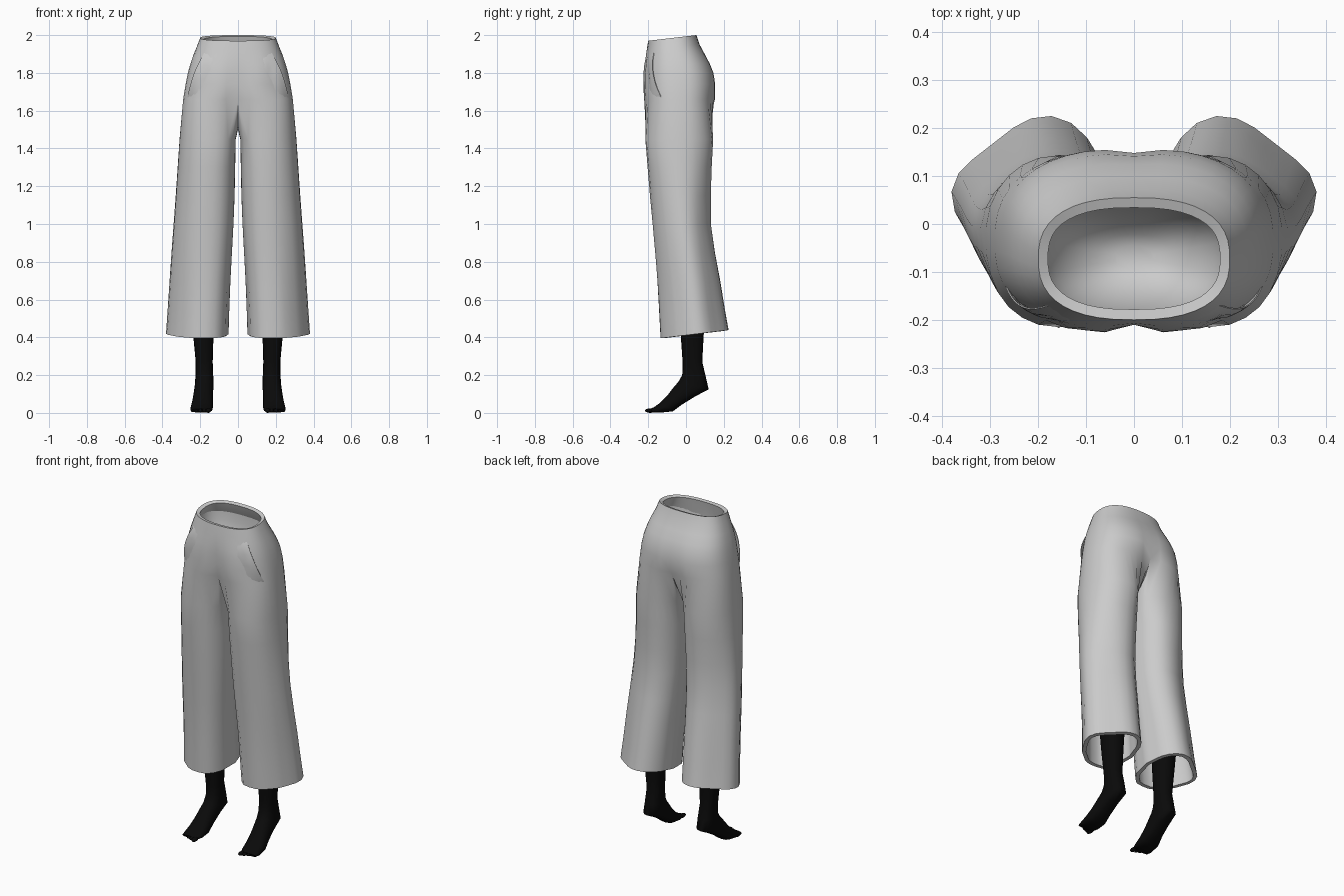
import bpy, bmesh, math
from mathutils import Vector

if "Cube" in bpy.data.objects:
    bpy.data.objects.remove(bpy.data.objects["Cube"])


def material(name, rgb):
    m = bpy.data.materials.new(name)
    m.diffuse_color = (*rgb, 1)
    m.use_nodes = True
    m.node_tree.nodes["Principled BSDF"].inputs["Base Color"].default_value = m.diffuse_color
    return m


GREY = material("grey cloth", (0.60, 0.60, 0.60))
BLACK = material("black skin", (0.003, 0.003, 0.003))


def finish(bm, name, mat, angle=50, thickness=0):
    bmesh.ops.recalc_face_normals(bm, faces=bm.faces)
    me = bpy.data.meshes.new(name)
    bm.to_mesh(me)
    bm.free()
    ob = bpy.data.objects.new(name, me)
    bpy.context.collection.objects.link(ob)
    me.materials.append(mat)
    bpy.context.view_layer.objects.active = ob
    ob.select_set(True)
    if thickness:
        solid = ob.modifiers.new("cloth thickness", 'SOLIDIFY')
        solid.thickness, solid.offset = thickness, -1
        bpy.ops.object.modifier_apply(modifier=solid.name)
    bpy.ops.object.shade_smooth_by_angle(angle=math.radians(angle))
    ob.select_set(False)
    return ob


def lerp_rows(rows, z):
    """Values of a table sorted by falling z, interpolated at z."""
    for a, b in zip(rows, rows[1:]):
        if z >= b[0]:
            f = min(1, max(0, (a[0] - z) / (a[0] - b[0])))
            return [p + (q - p) * f for p, q in zip(a[1:], b[1:])]
    return rows[-1][1:]


def spow(v, n):
    return math.copysign(abs(v) ** (2 / n), v)


# Hips: z, half width, front y, back y
HIPS = [(2.0, .2, -.2, .055), (1.95, .218, -.207, .072), (1.9, .237, -.214, .1),
        (1.85, .253, -.222, .128), (1.8, .266, -.227, .148), (1.74, .278, -.23, .158),
        (1.66, .291, -.228, .157)]
# Trouser leg: z, inner x, outer x, front y, back y
LEG = [(1.45, .012, .311, -.216, .145), (1.3, .015, .322, -.204, .138),
       (1.15, .018, .333, -.192, .134), (1.0, .024, .345, -.178, .135),
       (.85, .032, .357, -.165, .156), (.7, .04, .368, -.153, .184),
       (.55, .046, .379, -.144, .208), (.417, .05, .388, -.136, .228)]
# Skewed hem outline in units of the leg's half width and half depth
HEM = [(1, .02), (.85, .38), (.06, .95), (-.41, 1), (-.82, .65), (-1, 0),
       (-.88, -.68), (-.5, -1), (.1, -.98), (.62, -.6)]
N, M = 22, 7


def hem_point(t):
    """Where the ray at angle t meets the hem outline."""
    d = Vector((math.cos(t), math.sin(t)))
    for i, p in enumerate(HEM):
        a, b = Vector(p), Vector(HEM[(i + 1) % len(HEM)])
        e = b - a
        den = d.cross(e)
        if abs(den) > 1e-9:
            r, f = a.cross(e) / den, a.cross(d) / den
            if r > 0 and -1e-6 <= f <= 1 + 1e-6:
                return d * r
    return d


def hip_point(t, z):
    xo, yf, yb = lerp_rows(HIPS, z)
    x = xo * spow(math.cos(t), 2.5) if abs(t) < 1.5707 else 0
    yc, ry = (yf + yb) / 2, (yb - yf) / 2
    s = spow(math.sin(t), 2.5)
    y = yc + ry * s
    # centre crease deepens toward the crotch; shallow pleats in front
    depth = max(0, min(1, (1.92 - z) / .26))
    y -= math.copysign(.032 if s < 0 else .014, s) * depth * math.exp(-(x / .045) ** 2)
    if s < -.8:
        y += .004 * math.sin(math.pi * depth) * math.cos(x * 70)
    tilt = max(0, (z - 1.8) / .2) * .03
    return Vector((x, y, z - tilt * (1 - s) / 2))


# ---- trousers: half shell, mirrored, given cloth thickness ----
bm = bmesh.new()
rings = [[bm.verts.new(hip_point(-math.pi / 2 + math.pi * i / (N - 1), r[0]))
          for i in range(N)] for r in HIPS]
for a, b in zip(rings, rings[1:]):
    for i in range(N - 1):
        bm.faces.new((a[i], a[i + 1], b[i + 1], b[i]))
low = rings[-1]
front, back = low[0].co, low[-1].co
seam = []
for k in range(1, M + 1):
    f = k / (M + 1)
    p = back.lerp(front, f)
    p.z -= .16 * math.sin(math.pi * f) ** .6
    p.x = 0
    seam.append(bm.verts.new(p))
prev = low + seam
spread = math.radians(148)
for z, xi, xo, yf, yb in LEG:
    cx, rx, cy, ry = (xi + xo) / 2, (xo - xi) / 2, (yf + yb) / 2, (yb - yf) / 2
    angles = [-spread + 2 * spread * i / (N - 1) for i in range(N)]
    angles += [spread + (2 * math.pi - 2 * spread) * k / (M + 1) for k in range(1, M + 1)]
    n = 2.3 if z > 1.2 else 2.15
    skew = min(1, .15 + .85 * (1.45 - z) / .9)
    ring = []
    for t in angles:
        oval = Vector((spow(math.cos(t), n), spow(math.sin(t), n)))
        p = oval.lerp(hem_point(t), skew)
        tilt = .022 * p.y if z < .45 else 0
        ring.append(bm.verts.new((cx + rx * p.x, cy + ry * p.y, z + tilt)))
    for i in range(N + M):
        j = (i + 1) % (N + M)
        bm.faces.new((prev[i], prev[j], ring[j], ring[i]))
    prev = ring
bmesh.ops.mirror(bm, geom=bm.verts[:] + bm.edges[:] + bm.faces[:], axis='X', merge_dist=.0005)
finish(bm, "trousers", GREY, 50, .022)

# ---- lining bowl inside the waist ----
bm = bmesh.new()
prev, K = None, 32
for k in range(8):
    a = k / 8 * math.pi / 2
    ring = []
    for i in range(K):
        t = 2 * math.pi * i / K
        ring.append(bm.verts.new((.202 * math.cos(a) * spow(math.cos(t), 2.5),
                                  -.07 + .126 * math.cos(a) * spow(math.sin(t), 2.5),
                                  1.93 - .25 * math.sin(a))))
    if prev:
        for i in range(K):
            bm.faces.new((prev[i], prev[(i + 1) % K], ring[(i + 1) % K], ring[i]))
    prev = ring
bm.faces.new(prev)
lining = finish(bm, "waist_lining", GREY)
lining.data.flip_normals()

# ---- slanted pocket lips, blending into the front panel ----
for side, label in ((1, "left"), (-1, "right")):
    bm = bmesh.new()
    rows = []
    for k in range(13):
        f = k / 12
        z = 1.94 - .29 * f
        xo = lerp_rows(HIPS, z)[0]
        edge = .17 + .105 * f ** .9
        row = []
        for c in range(6):
            x = min(edge - .09 * (1 - c / 5), xo * .985)
            t = -math.acos((x / xo) ** 1.25)
            lift = -.006 + .021 * (c / 5) * math.sin(math.pi * f) ** .8
            p = hip_point(t, z) + Vector((.5, -.85, 0)) * lift
            row.append(bm.verts.new((p.x * side, p.y, p.z)))
        rows.append(row)
    for a, b in zip(rows, rows[1:]):
        for c in range(5):
            q = (a[c], a[c + 1], b[c + 1], b[c])
            bm.faces.new(q[::-1] if side > 0 else q)
    finish(bm, label + "_pocket_lip", GREY, 50, .003)

# ---- feet on tiptoe: front y, z, back y, z, centre x, half width ----
FOOT = [(-.045, .75, .115, .75, .19, .075), (-.027, .4, .093, .4, .183, .053),
        (-.018, .27, .086, .27, .179, .045), (-.02, .2, .105, .19, .178, .047),
        (-.04, .165, .12, .125, .179, .05), (-.07, .13, .05, .088, .183, .051),
        (-.10, .09, -.02, .045, .187, .054), (-.135, .055, -.07, .008, .191, .059),
        (-.17, .03, -.13, .002, .194, .058), (-.188, .022, -.175, .002, .197, .05)]
K = 16
for side, label in ((1, "left"), (-1, "right")):
    bm = bmesh.new()
    prev = None
    for yf, zf, yb, zb, cx, hw in FOOT:
        ring = []
        for i in range(K):
            t = 2 * math.pi * i / K
            w = (1 + spow(math.cos(t), 2.5)) / 2
            ring.append(bm.verts.new((side * (cx + hw * spow(math.sin(t), 2.5)),
                                      yb + (yf - yb) * w, zb + (zf - zb) * w)))
        if prev:
            for i in range(K):
                bm.faces.new((prev[i], prev[(i + 1) % K], ring[(i + 1) % K], ring[i]))
        else:
            bm.faces.new(ring)
        prev = ring
    bm.faces.new(prev)
    # toes, largest on the inner side
    for k in range(5):
        r = .015 if k == 0 else .012 - .0006 * k
        res = bmesh.ops.create_uvsphere(bm, u_segments=10, v_segments=6, radius=r)
        for v in res["verts"]:
            v.co = Vector((side * (.157 + .021 * k) + v.co.x,
                           -.19 + .0024 * k * k + v.co.y * 1.8, .012 + v.co.z * .8))
    finish(bm, label + "_foot", BLACK, 60)
